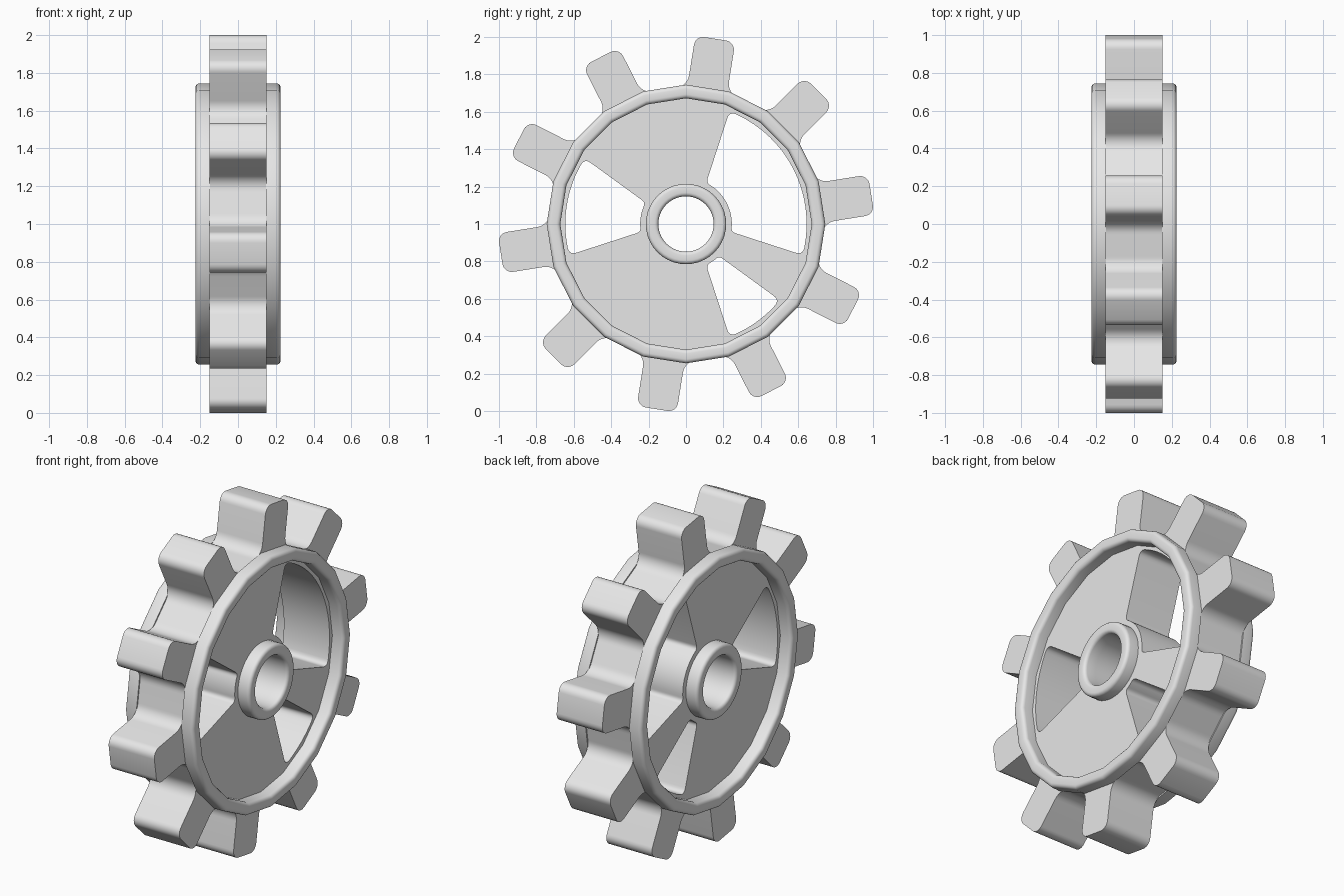
import bpy
import bmesh
from math import sin, cos, pi, radians, sqrt, asin, atan2
from mathutils import Vector, Matrix

cube = bpy.data.objects.get("Cube")
if cube:
    bpy.data.objects.remove(cube, do_unlink=True)

HALF = 0.15          # half thickness of the toothed plate
FACE = 0.225         # outer face of the rims and hubs
BORE = 0.148
CENTRE = Vector((0, 0, 1))

steel = bpy.data.materials.new("light grey")
steel.use_nodes = True
steel.diffuse_color = (0.8, 0.8, 0.8, 1)
steel.node_tree.nodes["Principled BSDF"].inputs["Base Color"].default_value = (0.8, 0.8, 0.8, 1)


def polar(r, a):
    return Vector((r * cos(a), r * sin(a)))


def arc(centre, r, a0, a1, steps):
    return [Vector(centre) + polar(r, a0 + (a1 - a0) * i / steps) for i in range(steps + 1)]


def finish(bm, name):
    bmesh.ops.recalc_face_normals(bm, faces=bm.faces)
    mesh = bpy.data.meshes.new(name)
    bm.to_mesh(mesh)
    bm.free()
    mesh.materials.append(steel)
    obj = bpy.data.objects.new(name, mesh)
    obj.location = CENTRE
    bpy.context.collection.objects.link(obj)
    bpy.ops.object.select_all(action='DESELECT')
    obj.select_set(True)
    bpy.context.view_layer.objects.active = obj
    bpy.ops.object.shade_smooth_by_angle(angle=radians(32))
    return obj


def tooth_outline(root=0.73, tip=1.0025, half=0.108, fillet=0.08, corner=0.05):
    """One tooth pointing along +x, from its lower root to its upper root."""
    v = half + fillet
    u = sqrt((root + fillet) ** 2 - v ** 2)
    lean = atan2(v, u)
    upper = arc((tip - corner, half - corner), corner, 0, pi / 2, 6)
    upper += arc((u, v), fillet, -pi / 2, lean - pi, 8)
    lower = [Vector((p.x, -p.y)) for p in reversed(upper)]
    return lower + upper


def window_outline(start, end, inner=0.245, outer=0.645, offset=0.035, cut=0.04):
    """Sector opening with straight sides set in from the radii and round corners."""
    def corner(r, side):
        a = radians(start if side > 0 else end)
        normal = Vector((-sin(a), cos(a))) * side
        along = Vector((cos(a), sin(a)))
        point = along * sqrt(r * r - offset * offset) + normal * offset
        c = cut if r == outer else cut * 0.6
        on_line = point + along * (c if r == inner else -c)
        on_arc = polar(r, atan2(point.y, point.x) + side * c / r)
        ts = [i / 6 for i in range(7)]
        return [on_line * (1 - t) ** 2 + point * 2 * t * (1 - t) + on_arc * t * t for t in ts]

    def sweep(r):
        lean = asin(offset / r) + (cut if r == outer else cut * 0.6) / r
        return arc((0, 0), r, radians(start) + lean, radians(end) - lean, 16)[1:-1]

    return (corner(outer, 1) + sweep(outer) + corner(outer, -1)[::-1]
            + corner(inner, -1) + sweep(inner)[::-1] + corner(inner, 1)[::-1])


# Toothed plate with bore and three unequal windows
outline = []
for k in range(10):
    turn = Matrix.Rotation(radians(9 + 36 * k), 2)
    outline += [turn @ p for p in tooth_outline()]
loops = [outline, arc((0, 0), BORE, 0, 2 * pi, 40)[:-1]]
loops += [window_outline(a, b) for a, b in ((-18, 72), (144, 198), (-72, -36))]

bm = bmesh.new()
for loop in loops:
    verts = [bm.verts.new((-HALF, p.x, p.y)) for p in loop]
    for i, vert in enumerate(verts):
        bm.edges.new((verts[i - 1], vert))
bmesh.ops.triangle_fill(bm, edges=bm.edges[:], use_beauty=True, normal=(1, 0, 0))
extruded = bmesh.ops.extrude_face_region(bm, geom=bm.faces[:])["geom"]
bmesh.ops.translate(bm, vec=(2 * HALF, 0, 0),
                    verts=[g for g in extruded if isinstance(g, bmesh.types.BMVert)])
finish(bm, "toothed_plate")


# Raised rings on both faces
def ring(name, inner, outer, sides, side, bevel):
    base = HALF - 0.002
    section = [Vector((inner, base)), Vector((outer, base))]
    section += arc((outer - bevel, FACE - bevel), bevel, 0, pi / 2, 4)
    section += arc((inner + bevel, FACE - bevel), bevel, pi / 2, pi, 4)
    bm = bmesh.new()
    verts = [bm.verts.new((side * p.y, 0, p.x)) for p in section]
    edges = [bm.edges.new((verts[i - 1], v)) for i, v in enumerate(verts)]
    bmesh.ops.spin(bm, geom=verts + edges, cent=(0, 0, 0), axis=(1, 0, 0),
                   angle=2 * pi, steps=sides, use_merge=True)
    bmesh.ops.remove_doubles(bm, verts=bm.verts, dist=0.0001)
    finish(bm, name)


for label, side in (("left", 1), ("right", -1)):
    ring(label + "_rim", 0.672, 0.745, 20, side, 0.022)
    ring(label + "_hub", BORE, 0.215, 40, side, 0.02)
